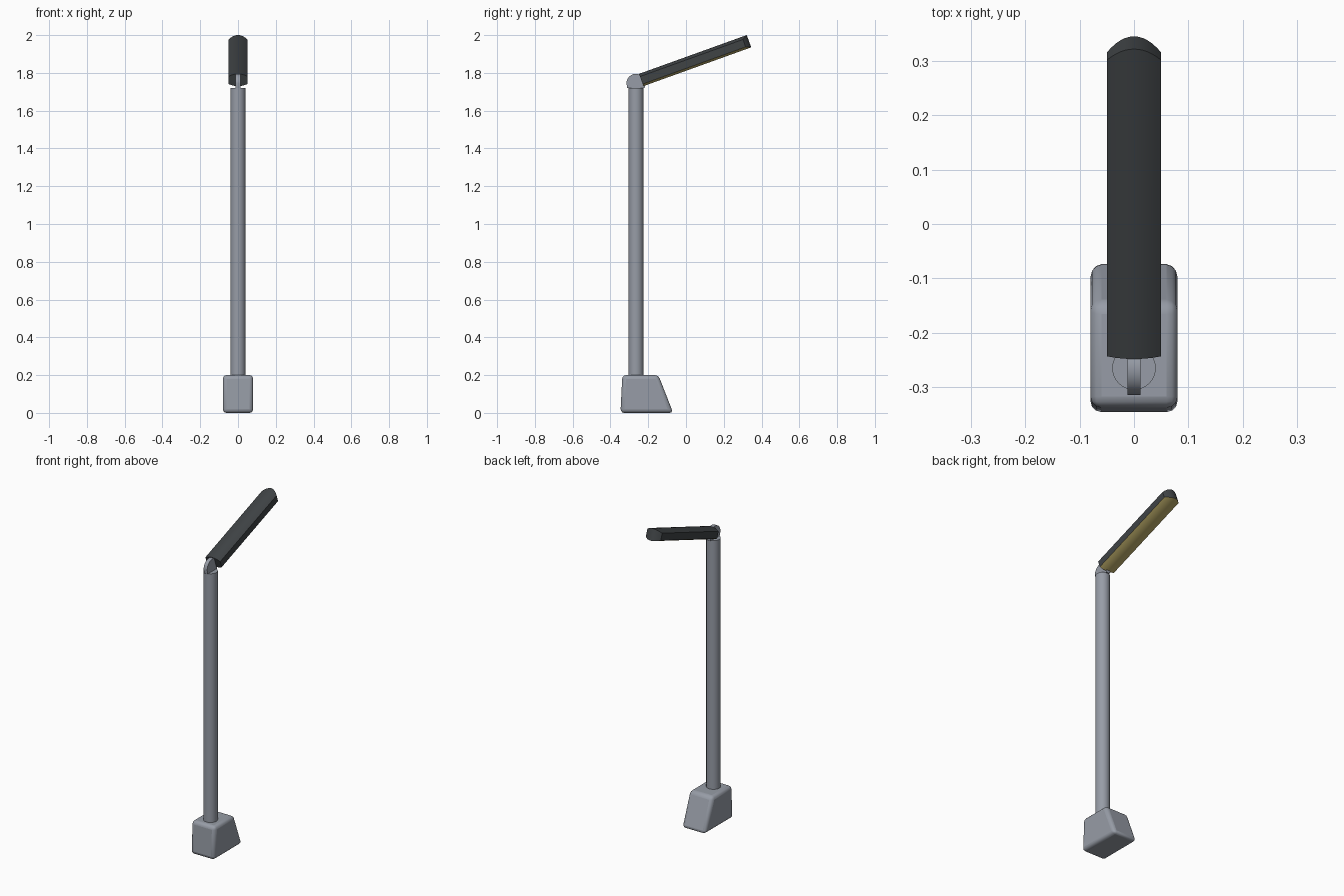
import bpy, bmesh, math
from mathutils import Matrix

cube = bpy.data.objects.get("Cube")
if cube:
    bpy.data.objects.remove(cube, do_unlink=True)


def material(name, rgb):
    m = bpy.data.materials.new(name)
    m.use_nodes = True
    m.diffuse_color = (*rgb, 1)
    m.node_tree.nodes["Principled BSDF"].inputs["Base Color"].default_value = (*rgb, 1)
    return m


GREY = material("satin grey", (0.31, 0.335, 0.385))
DARK = material("dark grey", (0.05, 0.056, 0.06))
GLOW = material("warm yellow", (0.50, 0.41, 0.14))


def finish(name, bm, mats, bevel=0, angle=35):
    bmesh.ops.recalc_face_normals(bm, faces=bm.faces)
    me = bpy.data.meshes.new(name)
    bm.to_mesh(me)
    bm.free()
    ob = bpy.data.objects.new(name, me)
    bpy.context.collection.objects.link(ob)
    for m in mats:
        me.materials.append(m)
    if bevel:
        mod = ob.modifiers.new("rounded edges", "BEVEL")
        mod.width, mod.segments = bevel, 3
    bpy.ops.object.select_all(action="DESELECT")
    ob.select_set(True)
    bpy.context.view_layer.objects.active = ob
    bpy.ops.object.shade_smooth_by_angle(angle=math.radians(angle))
    return ob


def side_extrusion(name, profile, half_width, bevel=0):
    """Extrude a (y, z) side profile evenly across x."""
    bm = bmesh.new()
    face = bm.faces.new([bm.verts.new((-half_width, y, z)) for y, z in profile])
    ext = bmesh.ops.extrude_face_region(bm, geom=[face])["geom"]
    verts = [v for v in ext if isinstance(v, bmesh.types.BMVert)]
    bmesh.ops.translate(bm, verts=verts, vec=(2 * half_width, 0, 0))
    return finish(name, bm, [GREY], bevel)


POLE_Y = -0.265

# Wedge-shaped foot with rounded edges
side_extrusion("base", [(-0.347, 0), (-0.068, 0), (-0.146, 0.2), (-0.337, 0.2)], 0.08, 0.02)

# Upright pole
bm = bmesh.new()
bmesh.ops.create_cone(bm, cap_ends=True, segments=32, radius1=0.04, radius2=0.04, depth=1.53,
                      matrix=Matrix.Translation((0, POLE_Y, 0.955)))
finish("pole", bm, [GREY])

# Thin round-topped hinge plate
R = 0.05
arc = [(POLE_Y - R * math.cos(math.pi * i / 20), 1.745 + R * math.sin(math.pi * i / 20))
       for i in range(21)]
side_extrusion("hinge", [(POLE_Y - 0.046, 1.719)] + arc + [(POLE_Y + 0.046, 1.719)], 0.012)

# Lamp head: domed top, bulging light panel below, curved far end
HALF, COLS, TILT = 0.05, 12, math.radians(19.8)
bm = bmesh.new()
rings = []
for i in range(COLS + 1):
    x = -HALF + 2 * HALF * i / COLS
    drop = (x / HALF) ** 2
    end, low, high = 0.606 - 0.027 * drop, 0.012 * drop, 0.069 - 0.015 * drop
    rings.append([bm.verts.new((x, u, w)) for u, w in ((0, low), (end, low), (end, high), (0, high))])
for a, b in zip(rings, rings[1:]):
    for k in range(4):
        n = (k + 1) % 4
        f = bm.faces.new((a[k], a[n], b[n], b[k]))
        f.material_index = 1 if k == 0 else 0
bm.faces.new(rings[0])
bm.faces.new(rings[-1])
head = finish("lamp_head", bm, [DARK, GLOW])
head.location = (0, -0.225, 1.73)
head.rotation_euler = (TILT, 0, 0)
